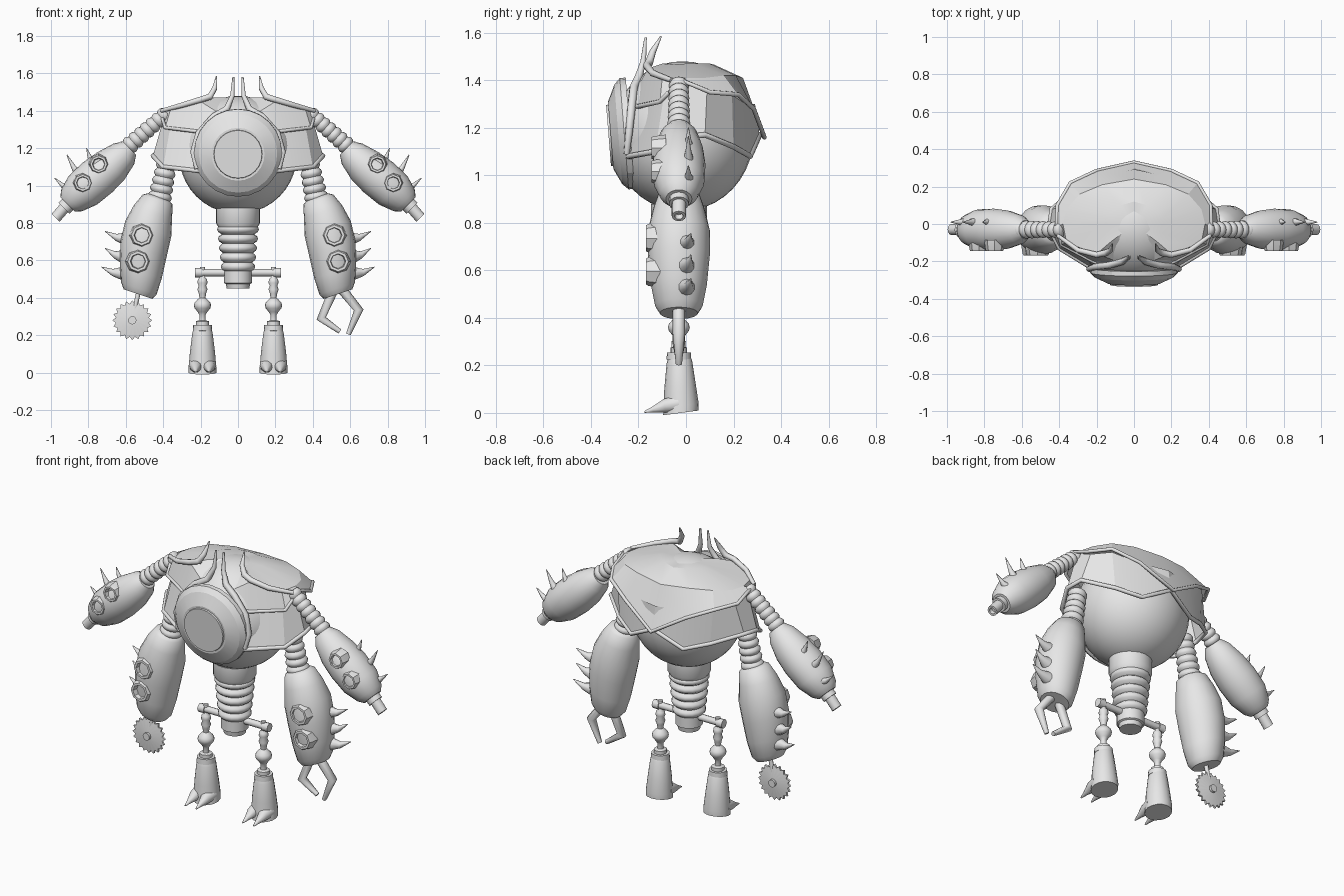
import bpy, bmesh, math
from mathutils import Vector as V

cube = bpy.data.objects.get("Cube")
if cube:
    bpy.data.objects.remove(cube)

grey = bpy.data.materials.new("plain_grey")
grey.use_nodes = True
tone = (0.8, 0.8, 0.8, 1)
grey.diffuse_color = tone
grey.node_tree.nodes["Principled BSDF"].inputs["Base Color"].default_value = tone

SIDES = (("left", 1), ("right", -1))
Y0 = -.03  # depth of the limb centre lines


def finish(bm, name, angle=35):
    bmesh.ops.recalc_face_normals(bm, faces=bm.faces)
    mesh = bpy.data.meshes.new(name)
    bm.to_mesh(mesh)
    bm.free()
    mesh.materials.append(grey)
    for p in mesh.polygons:
        p.use_smooth = True
    mesh.set_sharp_from_angle(angle=math.radians(angle))
    ob = bpy.data.objects.new(name, mesh)
    bpy.context.collection.objects.link(ob)
    return ob


def loft(name, rows, sides=16, flat=1, teeth=(1,), angle=35):
    """Skin circles given as (x, y, z, radius); the first step sets the axis."""
    pts = [V(r[:3]) for r in rows]
    axis = (pts[1] - pts[0]).normalized()
    u = axis.cross(V((0, 1, 0)))
    u = u.normalized() if u.length > .001 else V((1, 0, 0))
    v = axis.cross(u)
    bm = bmesh.new()
    rings = []
    for p, row in zip(pts, rows):
        ring = []
        for i in range(sides):
            a = math.tau * i / sides
            r = row[3] * teeth[i % len(teeth)]
            ring.append(bm.verts.new(p + u * r * math.cos(a) + v * r * flat * math.sin(a)))
        rings.append(ring)
    for a, b in zip(rings, rings[1:]):
        for i in range(sides):
            j = (i + 1) % sides
            bm.faces.new((a[i], a[j], b[j], b[i]))
    bm.faces.new(rings[0])
    bm.faces.new(rings[-1])
    return finish(bm, name, angle)


def bellows(name, a, b, n, r0, r1):
    a, b = V(a), V(b)
    rows = []
    for i in range(n * 4 + 1):
        t = i / (n * 4)
        r = (r0 + (r1 - r0) * t) * (.8, .95, 1, .95)[i % 4]
        rows.append((*a.lerp(b, t), r))
    return loft(name, rows, angle=60)


def rod(name, points, radius, cyclic=False, taper=None):
    """Round bar along a path, with optional tapering radii."""
    cu = bpy.data.curves.new(name, "CURVE")
    cu.dimensions = "3D"
    cu.bevel_depth = radius
    cu.bevel_resolution = 2
    cu.use_fill_caps = True
    sp = cu.splines.new("POLY")
    sp.points.add(len(points) - 1)
    for i, p in enumerate(points):
        sp.points[i].co = (*p, 1)
        sp.points[i].radius = taper[i] if taper else 1
    sp.use_cyclic_u = cyclic
    cu.materials.append(grey)
    ob = bpy.data.objects.new(name, cu)
    bpy.context.collection.objects.link(ob)


def loop(half):
    return half + [(-x, y, z) for x, y, z in half[-2:0:-1]]


def shell(name, halves, top=None):
    """Faceted armour skin from mirrored outlines."""
    bm = bmesh.new()
    rings = [[bm.verts.new(p) for p in loop(h)] for h in halves]
    n = len(rings[0])
    for a, b in zip(rings, rings[1:]):
        for i in range(n):
            j = (i + 1) % n
            bm.faces.new((a[i], a[j], b[j], b[i]))
    if top:
        tip = bm.verts.new(top)
        for i in range(n):
            bm.faces.new((rings[-1][i], rings[-1][(i + 1) % n], tip))
    finish(bm, name, 20)


# Round body
bm = bmesh.new()
bmesh.ops.create_uvsphere(bm, u_segments=32, v_segments=20, radius=.315)
for v in bm.verts:
    v.co = (v.co.x, v.co.y * .95 - .015, v.co.z + 1.165)
finish(bm, "body_ball")

# Armour shells with raised rims
upper = [(0, .33, 1.16), (.2, .285, 1.28), (.34, .22, 1.34), (.41, .1, 1.35), (.415, -.02, 1.4),
         (.39, -.11, 1.31), (.22, -.2, 1.29), (.1, -.24, 1.29), (0, -.25, 1.29)]
middle = [(0, .24, 1.41), (.17, .21, 1.42), (.29, .16, 1.42), (.36, .08, 1.41), (.38, 0, 1.41),
          (.36, -.1, 1.41), (.2, -.16, 1.45), (.09, -.2, 1.38), (0, -.21, 1.36)]
crown = [(0, .12, 1.465), (.07, .1, 1.47), (.13, .06, 1.47), (.15, .03, 1.47), (.15, 0, 1.47),
         (.15, -.05, 1.465), (.13, -.1, 1.47), (.04, -.08, 1.45), (0, -.06, 1.45)]
lower = [(0, .31, 1.17), (.17, .27, 1.08), (.3, .2, 1.12), (.44, .08, 1.17), (.455, -.02, 1.16),
         (.4, -.13, 1.1), (.22, -.24, 1.08), (.1, -.26, 1.08), (0, -.26, 1.08)]
shell("upper_shell", [upper, middle, crown], (0, 0, 1.47))
tucked = [(x * .93, y * .88, max(z, 1.3)) for x, y, z in upper]
shell("lower_shell", [lower, tucked])
rod("upper_shell_rim", loop(upper), .01, True)
rod("lower_shell_rim", loop(lower), .012, True)

# Front disc
loft("front_disc", [(0, -.235, 1.177, .235), (0, -.26, 1.175, .235), (0, -.285, 1.172, .21),
                    (0, -.317, 1.168, .142), (0, -.317, 1.168, .13), (0, -.326, 1.168, .128)],
     24, angle=15)

# Waist and hip bar
loft("waist_collar", [(0, Y0, .88, .118), (0, Y0, .8, .118), (0, Y0, .77, .1)], 24)
bellows("waist_bellows", (0, Y0, .79), (0, Y0, .54), 5, .115, .09)
loft("waist_end", [(0, Y0, .56, .075), (0, Y0, .48, .075), (0, Y0, .475, .065), (0, Y0, .45, .06)])
rod("hip_bar", [(-.21, Y0, .535), (.21, Y0, .535)], .02)


def spike(name, base, tip, r):
    b, t = V(base), V(tip)
    m = b.lerp(t, .5) - V((0, 0, .012))
    loft(name, [(*b, r), (*m, r * .5), (*t, .002)], 10, angle=60)


def socket(name, x, z, r, y):
    loft(name, [(x, y + .06, z, r * 1.25), (x, y + .01, z, r * 1.1), (x, y, z, r),
                (x, y, z, r * .75), (x, y + .03, z, r * .65)], 8)


for side, s in SIDES:
    # Horns growing out of the front edges
    inner = [(.025, -.17, 1.58), (.03, -.18, 1.48), (.06, -.2, 1.41), (.13, -.22, 1.37),
             (.21, -.23, 1.28), (.24, -.24, 1.18), (.22, -.25, 1.09)]
    outer = [(.115, -.105, 1.585), (.125, -.14, 1.52), (.15, -.155, 1.475), (.2, -.165, 1.46),
             (.3, -.14, 1.43), (.41, -.06, 1.4)]
    rod(side + "_inner_horn", [(s * x, y, z) for x, y, z in inner], .018, taper=(.3, .7, 1, 1, 1, .9, .7))
    rod(side + "_outer_horn", [(s * x, y, z) for x, y, z in outer], .018, taper=(.2, .8, 1, .9, .8, .6))

    # Upper arm
    bellows(side + "_upper_arm_bellows", (s * .38, Y0, 1.39), (s * .62, Y0, 1.18), 8, .042, .05)
    loft(side + "_upper_forearm", [(s * x, Y0, z, r) for x, z, r in (
        (.58, 1.2, .05), (.61, 1.17, .078), (.68, 1.105, .103), (.75, 1.045, .112),
        (.83, .975, .108), (.89, .92, .08), (.91, .9, .055))], 20, angle=45)
    loft(side + "_nozzle", [(s * x, Y0, z, r) for x, z, r in (
        (.89, .92, .042), (.93, .88, .042), (.93, .88, .03), (.975, .828, .03), (.975, .828, .018),
        (.96, .845, .016))], 12)
    for i, (b, t) in enumerate((((.77, 1.11), (.81, 1.2)), ((.84, 1.05), (.915, 1.165)), ((.89, .98), (.98, 1.04)))):
        spike(f"{side}_upper_spike_{i}", (s * b[0], .01, b[1]), (s * t[0], .01, t[1]), .028)
    for i, (x, z) in enumerate(((.745, 1.115), (.83, 1.015))):
        socket(f"{side}_upper_socket_{i}", s * x, z, .045, -.145)

    # Lower arm
    bellows(side + "_lower_arm_bellows", (s * .37, Y0, 1.17), (s * .43, Y0, .88), 7, .052, .068)
    loft(side + "_lower_forearm", [(s * x, Y0, z, r) for x, z, r in (
        (.425, .94, .06), (.43, .925, .085), (.455, .86, .108), (.48, .77, .13), (.505, .66, .13),
        (.52, .54, .118), (.53, .45, .1), (.535, .42, .08))], 20, angle=45)
    for i, (x, z, tx, tz) in enumerate(((.59, .715, .71, .755), (.61, .62, .71, .665), (.61, .53, .73, .565))):
        spike(f"{side}_lower_spike_{i}", (s * x, 0, z), (s * tx, .02, tz), .038)
    for i, (x, z) in enumerate(((.515, .735), (.535, .595))):
        socket(f"{side}_lower_socket_{i}", s * x, z, .055, -.168)

    # Hanging leg, ball ankle and boot
    x = s * .19
    rod(side + "_bar_end", [(x, Y0, .535), (x + s * .04, Y0, .535)], .026)
    loft(side + "_leg_chain", [(x, Y0, z, r) for z, r in (
        (.565, .014), (.51, .014), (.5, .024), (.48, .027), (.465, .02), (.445, .027), (.425, .02),
        (.4, .016), (.39, .028), (.375, .042), (.36, .046), (.345, .042), (.325, .026), (.31, .017),
        (.28, .017), (.275, .035), (.255, .035), (.255, .05), (.225, .052))], angle=50)
    loft(side + "_boot", [(x, y, z, r) for y, z, r in (
        (Y0, .23, .048), (-.028, .215, .054), (-.025, .11, .067), (-.02, .03, .074), (-.022, 0, .075))])
    for i, d in enumerate((-.036, .036)):
        loft(f"{side}_toe_{i}", [(x + d, y, z, r) for y, z, r in (
            (-.03, .04, .038), (-.09, .03, .03), (-.14, .014, .013), (-.175, .004, .004))], 10, angle=50)

# Circular saw under the right arm
rod("saw_stem", [(-.53, Y0, .44), (-.565, Y0, .28)], .012)
loft("saw_blade", [(-.565, Y0 - .016, .28, .035), (-.565, Y0 - .006, .28, .106),
                   (-.565, Y0 + .006, .28, .106), (-.565, Y0 + .016, .28, .035)], 40, teeth=(1, .84))
loft("saw_hub", [(-.565, Y0 - .03, .28, .022), (-.565, Y0 + .03, .28, .022)], 12)

# Pincer under the left arm
rod("claw_inner_finger", [(.51, Y0, .44), (.445, Y0, .29), (.545, Y0, .22)], .026, taper=(1, 1, .5))
rod("claw_outer_finger", [(.56, Y0, .44), (.645, Y0, .335), (.59, Y0, .205)], .026, taper=(1, 1, .5))
